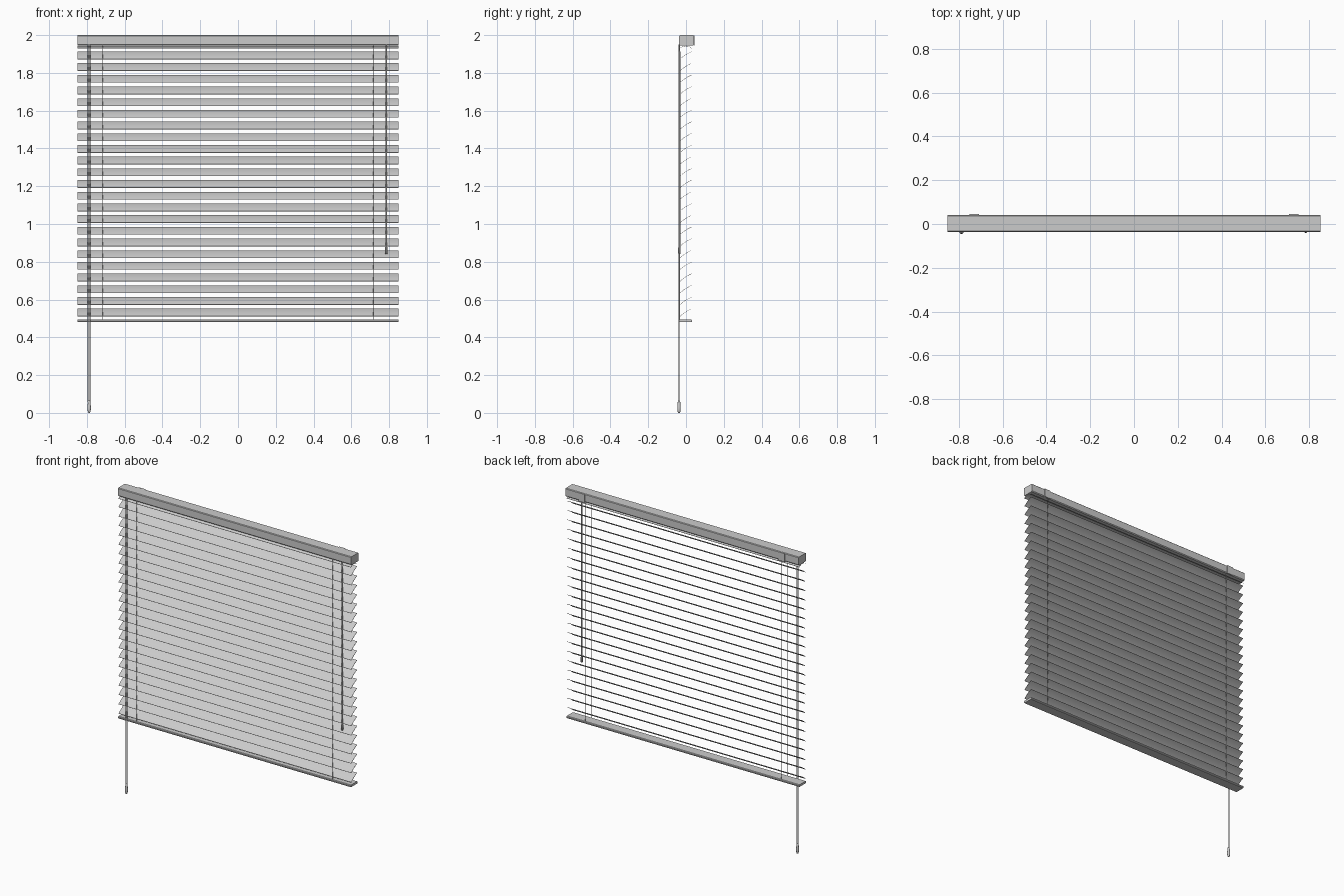
import bpy, bmesh, math
from mathutils import Vector

if "Cube" in bpy.data.objects:
    bpy.data.objects.remove(bpy.data.objects["Cube"])


def finish(name, bm, smooth=True):
    bmesh.ops.recalc_face_normals(bm, faces=bm.faces)
    me = bpy.data.meshes.new(name)
    bm.to_mesh(me)
    bm.free()
    ob = bpy.data.objects.new(name, me)
    bpy.context.collection.objects.link(ob)
    if smooth:
        bpy.ops.object.select_all(action='DESELECT')
        ob.select_set(True)
        bpy.context.view_layer.objects.active = ob
        bpy.ops.object.shade_smooth_by_angle(angle=math.radians(35))
    return ob


def extrude_x(name, profile, x0, x1):
    """Closed (y, z) profile swept along x."""
    bm = bmesh.new()
    a = [bm.verts.new((x0, y, z)) for y, z in profile]
    b = [bm.verts.new((x1, y, z)) for y, z in profile]
    n = len(profile)
    for i in range(n):
        j = (i + 1) % n
        bm.faces.new((a[i], a[j], b[j], b[i]))
    bm.faces.new(a)
    bm.faces.new(b[::-1])
    return finish(name, bm)


def lathe(name, rings, x, y, sides=12):
    """Stack of (radius, z) rings around a vertical axis."""
    bm = bmesh.new()
    loops = []
    for r, z in rings:
        loops.append([bm.verts.new((x + r * math.cos(2 * math.pi * i / sides),
                                    y + r * math.sin(2 * math.pi * i / sides), z))
                      for i in range(sides)])
    for a, b in zip(loops, loops[1:]):
        for i in range(sides):
            j = (i + 1) % sides
            bm.faces.new((a[i], a[j], b[j], b[i]))
    bm.faces.new(loops[0][::-1])
    bm.faces.new(loops[-1])
    return finish(name, bm)


def slat_profile(yc, zc, angle, width, crown, t=0.0016, n=6):
    """Slightly crowned thin strip, tilted by angle."""
    top, low = [], []
    c, s = math.cos(angle), math.sin(angle)
    for i in range(n + 1):
        u = -1 + 2 * i / n
        for pts, off in ((top, t / 2), (low, -t / 2)):
            p, q = u * width / 2, crown * (0.5 - u * u) + off
            pts.append((yc + p * c - q * s, zc + p * s + q * c))
    return top + low[::-1]


# Headrail with chamfered edges, and its end caps
rail = [(-0.036, 1.951), (-0.030, 1.945), (0.036, 1.945), (0.041, 1.950),
        (0.041, 1.996), (0.037, 2.0), (-0.032, 2.0), (-0.036, 1.996)]
extrude_x("headrail", rail, -0.845, 0.845)
for side, label in ((-1, "left"), (1, "right")):
    extrude_x(f"headrail_cap_{label}", rail, *sorted((side * 0.845, side * 0.851)))
    # Wall bracket behind the headrail
    extrude_x(f"wall_bracket_{label}",
              [(0.039, 1.944), (0.046, 1.944), (0.046, 1.999), (0.039, 1.999)],
              side * 0.73 - 0.022, side * 0.73 + 0.022)

# Level top slat under the headrail
extrude_x("top_slat", slat_profile(-0.002, 1.936, 0, 0.066, 0.012), -0.849, 0.849)

# Tilted slats
COUNT, PITCH, TOP = 23, 0.0619, 1.894
for i in range(COUNT):
    extrude_x(f"slat_{i + 1:02d}",
              slat_profile(-0.002, TOP - i * PITCH, math.radians(33), 0.073, 0.003),
              -0.849, 0.849)

# Bottom rail
extrude_x("bottom_rail",
          [(-0.037, 0.484), (-0.034, 0.480), (0.029, 0.480), (0.032, 0.484),
           (0.032, 0.491), (0.029, 0.495), (-0.034, 0.495), (-0.037, 0.491)],
          -0.849, 0.849)

# Ladder cords in front of and behind the slats
for x, label in ((-0.715, "left"), (0.715, "right")):
    for y, where in ((-0.034, "front"), (0.029, "back")):
        lathe(f"ladder_cord_{where}_{label}", [(0.0012, 0.488), (0.0012, 1.95)], x, y, 6)

# Pull cords and tassel
for k, x in enumerate((-0.794, -0.784)):
    lathe(f"pull_cord_{k + 1}", [(0.0018, 0.055), (0.0018, 1.95)], x, -0.037, 8)
lathe("cord_tassel", [(0.004, 0.0), (0.007, 0.006), (0.009, 0.02), (0.009, 0.032),
                      (0.0075, 0.05), (0.006, 0.064), (0.003, 0.068)], -0.788, -0.037, 16)

# Tilt wand with collar and tip
lathe("tilt_wand", [(0.004, 0.84), (0.0065, 0.844), (0.0065, 0.875), (0.005, 0.88),
                    (0.005, 1.91), (0.003, 1.92), (0.003, 1.95)], 0.785, -0.035, 8)
